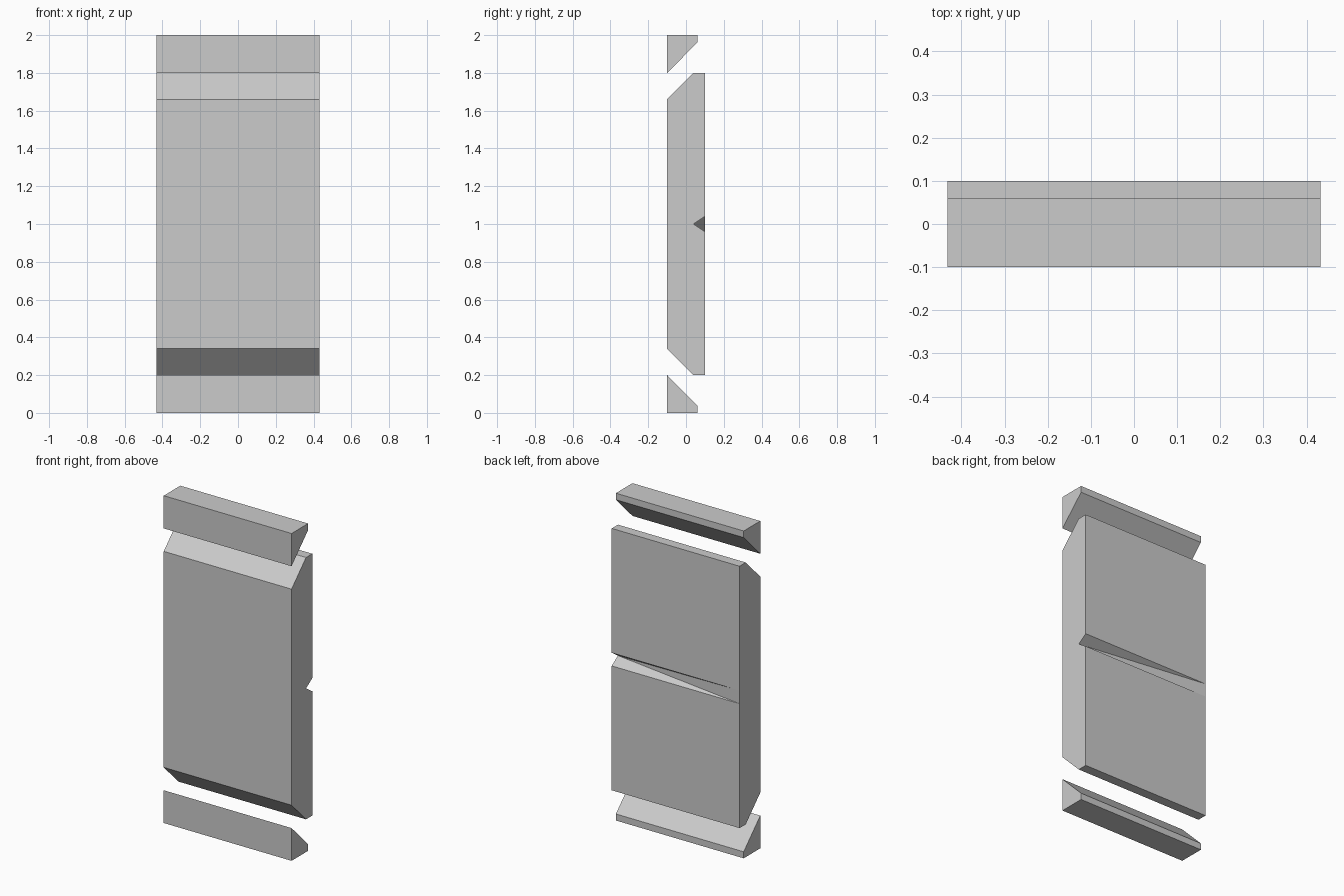
import bpy, bmesh

if "Cube" in bpy.data.objects:
    bpy.data.objects.remove(bpy.data.objects["Cube"])

HALF_W = 0.432


def prism(name, right, left=None, diagonals=()):
    """Loft a (y, z) profile from the right end to the left end."""
    left = left or right
    bm = bmesh.new()
    a = [bm.verts.new((HALF_W, y, z)) for y, z in right]
    b = [bm.verts.new((-HALF_W, y, z)) for y, z in left]
    n = len(a)
    bm.faces.new(a)
    bm.faces.new(b[::-1])
    for i in range(n):
        j = (i + 1) % n
        bm.faces.new((a[i], b[i], b[j], a[j]))
    # split the twisted quads along chosen diagonals
    for i, j in diagonals:
        bmesh.ops.connect_verts(bm, verts=[a[i], b[j]])
    bmesh.ops.recalc_face_normals(bm, faces=bm.faces[:])
    mesh = bpy.data.meshes.new(name)
    bm.to_mesh(mesh)
    bm.free()
    obj = bpy.data.objects.new(name, mesh)
    bpy.context.collection.objects.link(obj)
    return obj


# Main panel: bevelled front edges, back groove fading out toward the left end
panel = [(-0.1, 0.34), (0.04, 0.2), (0.1, 0.2), (0.1, 0.96), (0.04, 1.0),
         (0.1, 1.04), (0.1, 1.8), (0.04, 1.8), (-0.1, 1.66)]
panel_left = panel[:4] + [(0.1, 1.0)] + panel[5:]
prism("door_panel", panel, panel_left, diagonals=[(4, 3), (4, 5)])

# Bevelled rails below and above, mirrored about mid height
rail = [(-0.1, 0.0), (0.06, 0.0), (0.06, 0.04), (-0.1, 0.2)]
prism("bottom_rail", rail)
prism("top_rail", [(y, 2.0 - z) for y, z in rail])
